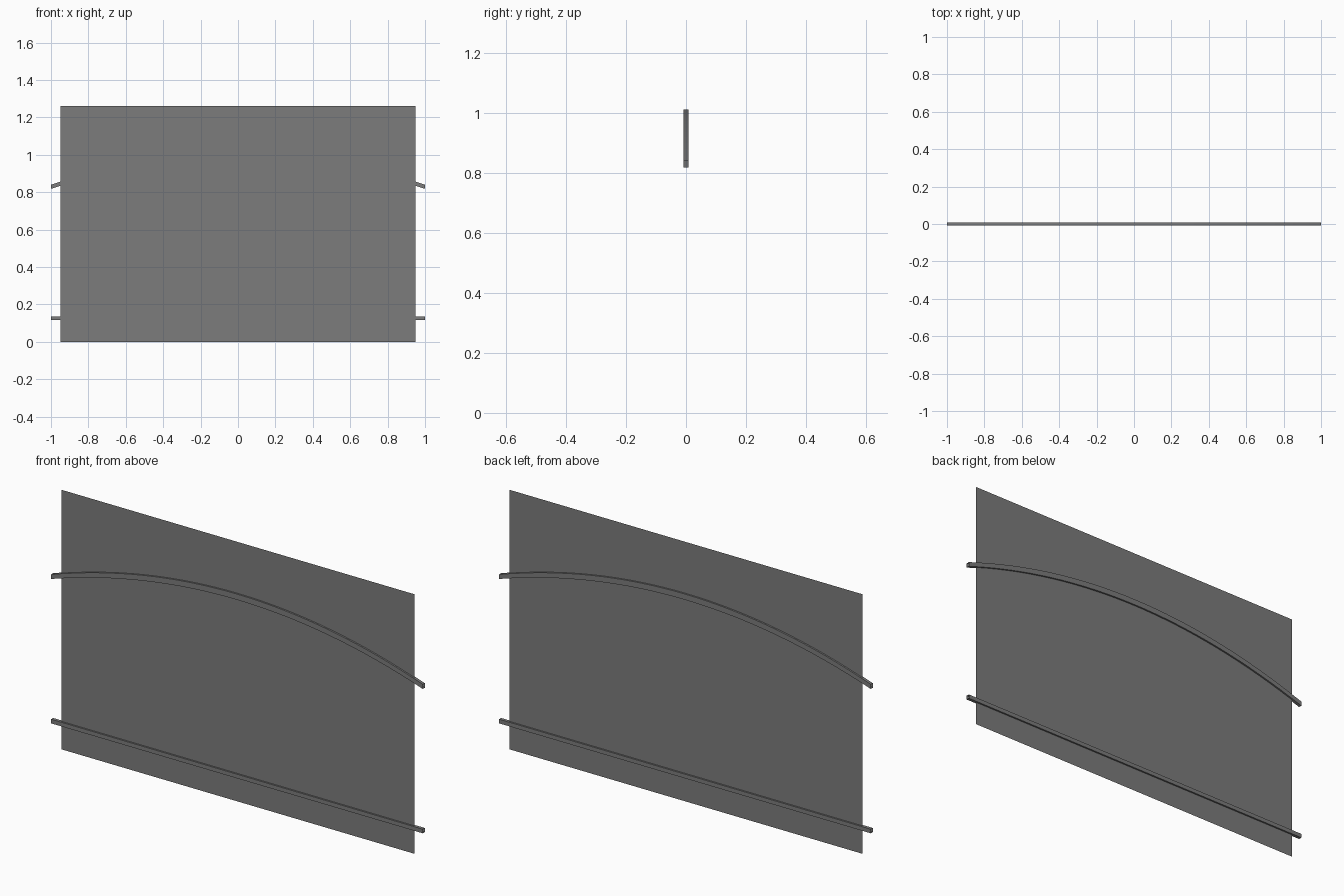
import bpy

if "Cube" in bpy.data.objects:
    bpy.data.objects.remove(bpy.data.objects["Cube"])

grey = bpy.data.materials.new("mid grey")
grey.diffuse_color = (0.2, 0.2, 0.2, 1)
grey.use_nodes = True
grey.node_tree.nodes["Principled BSDF"].inputs["Base Color"].default_value = grey.diffuse_color


def make_object(name, verts, faces):
    mesh = bpy.data.meshes.new(name)
    mesh.from_pydata(verts, [], faces)
    mesh.materials.append(grey)
    mesh.update()
    obj = bpy.data.objects.new(name, mesh)
    bpy.context.collection.objects.link(obj)
    return obj


def arc(x, apex, end):
    """Height of a shallow curve with its top at x = 0."""
    return apex - (apex - end) * x * x


def rail(name, top, bottom, segments, half_depth=0.008):
    """Open-ended rectangular tube; top and bottom are (apex, end) heights."""
    verts, faces = [], []
    for i in range(segments + 1):
        x = -1 + 2 * i / segments
        zt, zb = arc(x, *top), arc(x, *bottom)
        verts += [(x, -half_depth, zb), (x, half_depth, zb),
                  (x, half_depth, zt), (x, -half_depth, zt)]
    for i in range(segments):
        for k in range(4):
            a, b = 4 * i + k, 4 * i + (k + 1) % 4
            faces.append((a, a + 4, b + 4, b)[::-1])
    obj = make_object(name, verts, faces)
    bpy.context.view_layer.objects.active = obj
    obj.select_set(True)
    bpy.ops.object.shade_smooth_by_angle()
    obj.select_set(False)
    return obj


# Thin sheet panel
make_object("panel",
            [(-0.95, 0, 0), (0.95, 0, 0), (0.95, 0, 1.262), (-0.95, 0, 1.262)],
            [(0, 1, 2, 3)])

# Arched upper rail and straight lower rail, running through the panel
rail("upper_rail", (1.012, 0.84), (0.984, 0.818), 32)
rail("lower_rail", (0.136, 0.136), (0.116, 0.116), 1)
